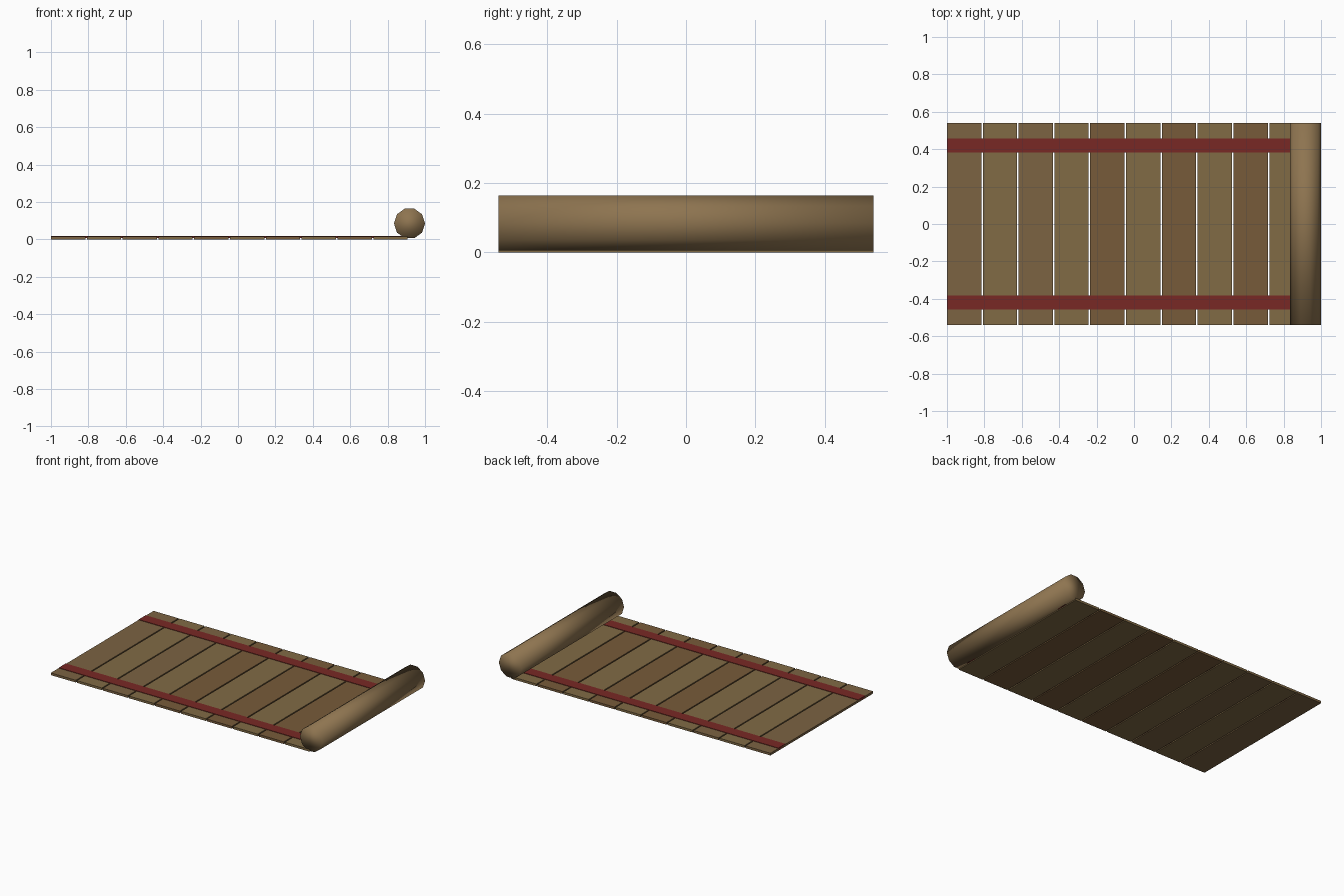
import bpy, math

if "Cube" in bpy.data.objects:
    bpy.data.objects.remove(bpy.data.objects["Cube"])


def material(name, rgb):
    m = bpy.data.materials.new(name)
    m.diffuse_color = (*rgb, 1)
    m.use_nodes = True
    m.node_tree.nodes["Principled BSDF"].inputs["Base Color"].default_value = m.diffuse_color
    return m


def box(name, x0, x1, y0, y1, z0, z1, mat):
    bpy.ops.mesh.primitive_cube_add(size=1, location=((x0 + x1) / 2, (y0 + y1) / 2, (z0 + z1) / 2))
    o = bpy.context.object
    o.name = name
    o.scale = (x1 - x0, y1 - y0, z1 - z0)
    bpy.ops.object.transform_apply(location=False, rotation=False, scale=True)
    o.data.materials.append(mat)
    return o


HALF_W = 0.54
PITCH = 0.1915
GAP = 0.008

woods = [material("wood_mid", (0.20, 0.125, 0.055)),
         material("wood_light", (0.22, 0.145, 0.06)),
         material("wood_dark", (0.185, 0.105, 0.042))]
red = material("red_binding", (0.19, 0.022, 0.018))
roll_mat = material("roll_wood", (0.27, 0.175, 0.08))

# Flat slats laid side by side
tints = [0, 1, 0, 1, 2, 1, 2, 1, 2, 1]
for i, t in enumerate(tints):
    x0 = -1 + i * PITCH
    box(f"slat_{i + 1}", x0, x0 + PITCH - GAP, -HALF_W, HALF_W, 0, 0.015, woods[t])

# Two binding ribbons running across the slats
for side, y in (("front", -0.42), ("back", 0.42)):
    box(f"ribbon_{side}", -1, 0.915, y - 0.037, y + 0.037, 0.006, 0.018, red)

# Rolled-up end, ten-sided with vertices on the x axis
bpy.ops.mesh.primitive_cylinder_add(vertices=10, radius=0.083, depth=2 * HALF_W,
                                    location=(0.917, 0, 0.085),
                                    rotation=(math.pi / 2, 0, math.pi))
roll = bpy.context.object
roll.name = "rolled_end"
bpy.ops.object.transform_apply(location=False, rotation=True, scale=False)
# quarter-step turn so that the flats face up and down
roll.rotation_euler = (0, math.pi / 10, 0)
roll.data.materials.append(roll_mat)
bpy.ops.object.shade_smooth()
